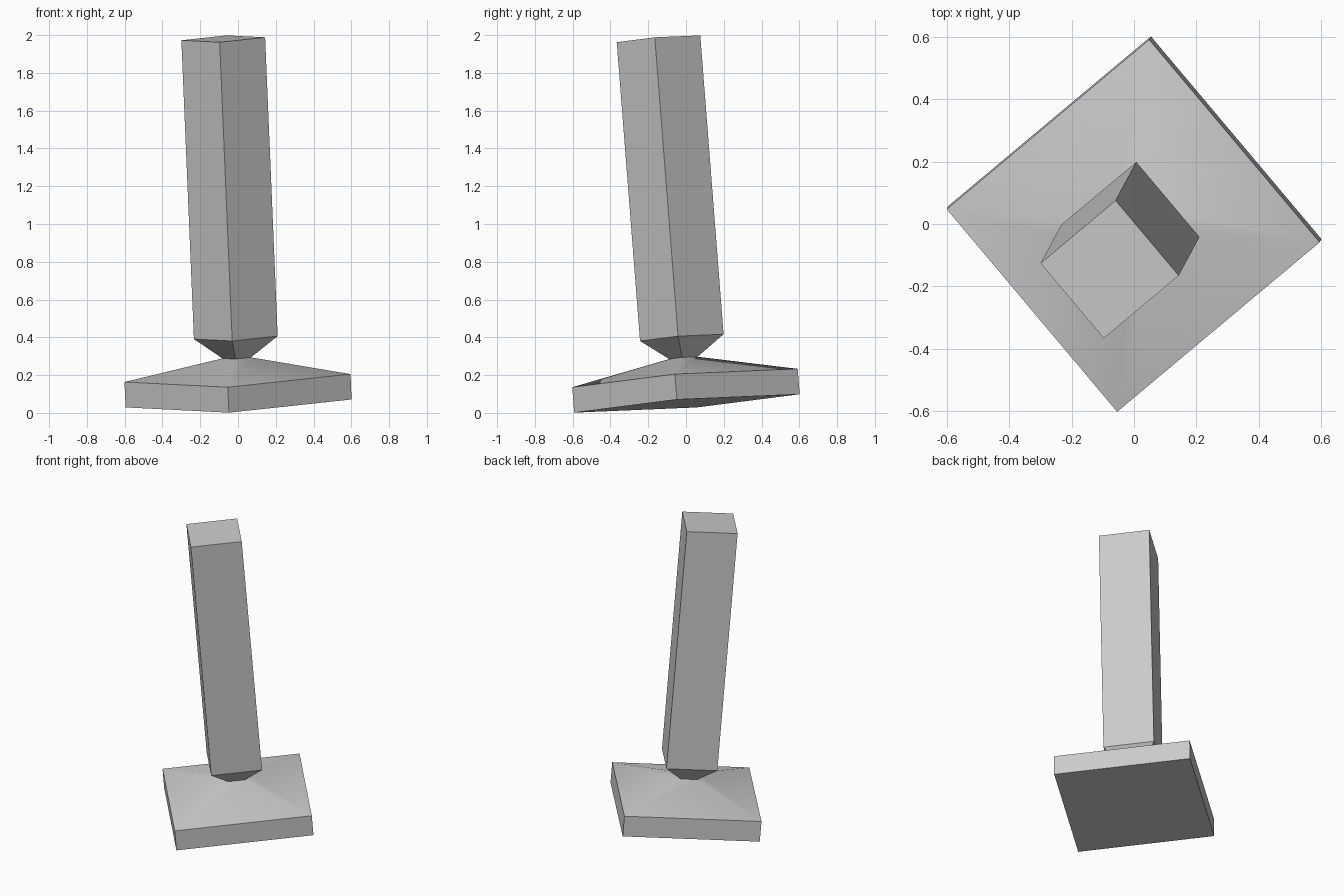
import bpy, bmesh, math
from mathutils import Matrix, Vector

cube = bpy.data.objects.get("Cube")
if cube:
    bpy.data.objects.remove(cube, do_unlink=True)

grey = bpy.data.materials.new("plain_grey")
grey.use_nodes = True
colour = (0.6, 0.6, 0.6, 1)
grey.diffuse_color = colour
grey.node_tree.nodes["Principled BSDF"].inputs["Base Color"].default_value = colour

# Shared leaning axis: turned about z, then tilted
AXIS = Vector((-0.042, -0.078, 1))
LEAN = (Matrix.Translation((0.003, 0.005, 0.05))
        @ Vector((0, 0, 1)).rotation_difference(AXIS).to_matrix().to_4x4()
        @ Matrix.Rotation(math.radians(40), 4, "Z"))


def square_stack(name, rings, bottom=False, top=False):
    """Join square rings, given as (side, height), with optional end caps."""
    bm = bmesh.new()
    loops = [[bm.verts.new((sx * side / 2, sy * side / 2, h))
              for sx, sy in ((-1, -1), (1, -1), (1, 1), (-1, 1))]
             for side, h in rings]
    for a, b in zip(loops, loops[1:]):
        for i in range(4):
            j = (i + 1) % 4
            bm.faces.new((a[i], a[j], b[j], b[i]))
    if bottom:
        bm.faces.new(loops[0][::-1])
    if top:
        bm.faces.new(loops[-1])
    mesh = bpy.data.meshes.new(name)
    bm.to_mesh(mesh)
    bm.free()
    mesh.materials.append(grey)
    obj = bpy.data.objects.new(name, mesh)
    obj.matrix_world = LEAN
    bpy.context.collection.objects.link(obj)
    bpy.ops.object.select_all(action="DESELECT")
    obj.select_set(True)
    bpy.context.view_layer.objects.active = obj
    bpy.ops.object.shade_smooth_by_angle(angle=math.radians(30))
    return obj


BASE, NECK, COLUMN = 0.85, 0.107, 0.315

# Slab with a softly shaded pyramid top
square_stack("base", [(BASE, 0), (BASE, 0.135), (NECK, 0.242)], bottom=True)
# Flared neck between base and column
square_stack("neck", [(NECK, 0.242), (COLUMN, 0.35)])
# Tall square column
square_stack("column", [(COLUMN, 0.35), (COLUMN, 1.938)], top=True)
